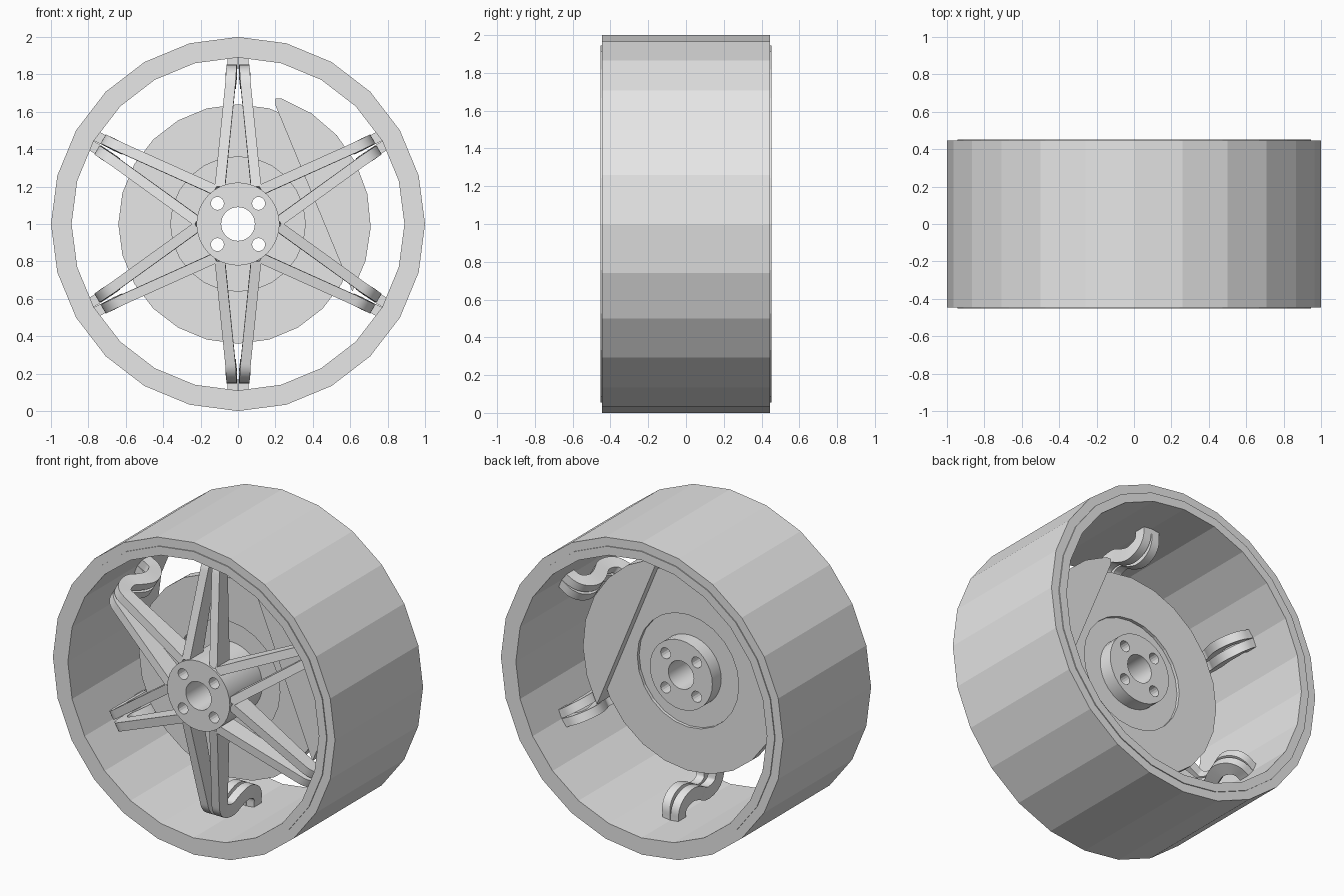
import bpy, bmesh
from math import sin, cos, pi, radians
from mathutils import Matrix, Vector

cube = bpy.data.objects.get("Cube")
if cube:
    bpy.data.objects.remove(cube, do_unlink=True)

grey = bpy.data.materials.new("plain_grey")
grey.use_nodes = True
grey.diffuse_color = (0.8, 0.8, 0.8, 1)
grey.node_tree.nodes["Principled BSDF"].inputs["Base Color"].default_value = (0.8, 0.8, 0.8, 1)

AXLE = Vector((0, 0, 1))


def finish(name, bm, smooth=False):
    bmesh.ops.recalc_face_normals(bm, faces=bm.faces)
    mesh = bpy.data.meshes.new(name)
    bm.to_mesh(mesh)
    bm.free()
    mesh.materials.append(grey)
    ob = bpy.data.objects.new(name, mesh)
    bpy.context.collection.objects.link(ob)
    if smooth:
        bpy.ops.object.select_all(action='DESELECT')
        ob.select_set(True)
        bpy.context.view_layer.objects.active = ob
        bpy.ops.object.shade_smooth_by_angle(angle=radians(30))
    return ob


def bridge(bm, loops, closed):
    """Join neighbouring vertex loops with quads."""
    n = len(loops[0])
    for i in range(len(loops) if closed else len(loops) - 1):
        a, b = loops[i], loops[(i + 1) % len(loops)]
        for j in range(n):
            k = (j + 1) % n
            bm.faces.new((a[j], a[k], b[k], b[j]))


def lathe(name, profile, sides, smooth=False):
    """Spin a closed (radius, y) profile round the axle."""
    bm = bmesh.new()
    loops = []
    for i in range(sides):
        a = 2 * pi * i / sides
        loops.append([bm.verts.new(AXLE + Vector((r * sin(a), y, r * cos(a)))) for r, y in profile])
    bridge(bm, loops, True)
    return finish(name, bm, smooth)


def box_ring(r0, r1, y0, y1):
    return [(r0, y0), (r1, y0), (r1, y1), (r0, y1)]


# Outer band and the slightly wider rim inside it
lathe("outer_band", box_ring(0.94, 1.0, -0.446, 0.446), 24)
lathe("rim_barrel", box_ring(0.89, 0.945, -0.452, 0.452), 24)

# Brake disc with a thinner recessed centre
lathe("brake_disc", [(0.2, -0.07), (0.36, -0.07), (0.36, -0.09), (0.64, -0.09),
                     (0.64, -0.02), (0.36, -0.02), (0.36, -0.04), (0.2, -0.04)], 24)

# Brake caliper: a circle segment overlapping the disc
bm = bmesh.new()
outline = [(0.2, 0.635), (0.2, 0.67)]
for i in range(8):
    a = radians(71 - i * 14.5)
    outline.append((0.71 * cos(a), 0.71 * sin(a)))
outline.append((0.59, -0.31))
ends = [[bm.verts.new(AXLE + Vector((x, y, z))) for x, z in outline] for y in (-0.12, 0.03)]
bridge(bm, ends, False)
for end in ends:
    bm.faces.new(end)
finish("brake_caliper", bm)

# Hub with a centre bore and four bolt holes
hub = lathe("hub", box_ring(0.09, 0.222, -0.4, 0.05), 32, True)
bm = bmesh.new()
for sx in (-1, 1):
    for sz in (-1, 1):
        place = Matrix.Translation(AXLE + Vector((sx * 0.11, -0.17, sz * 0.11)))
        bmesh.ops.create_cone(bm, cap_ends=True, segments=16, radius1=0.035, radius2=0.035,
                              depth=0.8, matrix=place @ Matrix.Rotation(pi / 2, 4, 'X'))
cutter = finish("bolt_hole_cutter", bm)
cutter.hide_render = True
cut = hub.modifiers.new("bolt_holes", 'BOOLEAN')
cut.operation = 'DIFFERENCE'
cut.solver = 'EXACT'
cut.object = cutter
bpy.ops.object.select_all(action='DESELECT')
hub.select_set(True)
bpy.context.view_layer.objects.active = hub
bpy.ops.object.modifier_apply(modifier=cut.name)
bpy.data.objects.remove(cutter, do_unlink=True)


def rounded(points, times):
    """Corner cutting: soften a path but keep its ends."""
    for _ in range(times):
        out = [points[0]]
        for a, b in zip(points, points[1:]):
            out += [a.lerp(b, 0.25), a.lerp(b, 0.75)]
        points = out + [points[-1]]
    return points


# Spoke centre line as (radius, y): straight arm, then an S-shaped hook
path = rounded([Vector(p) for p in ((0.19, -0.325), (0.70, -0.25), (0.79, -0.235), (0.82, -0.13),
                                    (0.78, -0.06), (0.755, 0.03), (0.80, 0.12), (0.90, 0.12))], 3)


def add_leg(bm, side, turn):
    loops = []
    for i, p in enumerate(path):
        along = (path[min(i + 1, len(path) - 1)] - path[max(i - 1, 0)]).normalized()
        normal = Vector((along.y, -along.x))
        t = (p.x - 0.19) / 0.67
        half = 0.065 - 0.027 * min(t, 1)
        middle = 0.097 - 0.068 * min(t, 1)
        loop = []
        for d, w in ((-1, -1), (1, -1), (1, 1), (-1, 1)):
            q = p + normal * half * d
            local = Vector((side * (middle + w * 0.0275), q.y, min(q.x, 0.9)))
            loop.append(bm.verts.new(AXLE + turn @ local))
        loops.append(loop)
    bridge(bm, loops, False)
    bm.faces.new(loops[0])
    bm.faces.new(loops[-1])


# Six spokes, each a pair of legs meeting at the rim
for n in range(6):
    bm = bmesh.new()
    for side in (-1, 1):
        add_leg(bm, side, Matrix.Rotation(n * pi / 3, 3, 'Y'))
    finish("spoke_%d" % (n + 1), bm, True)
